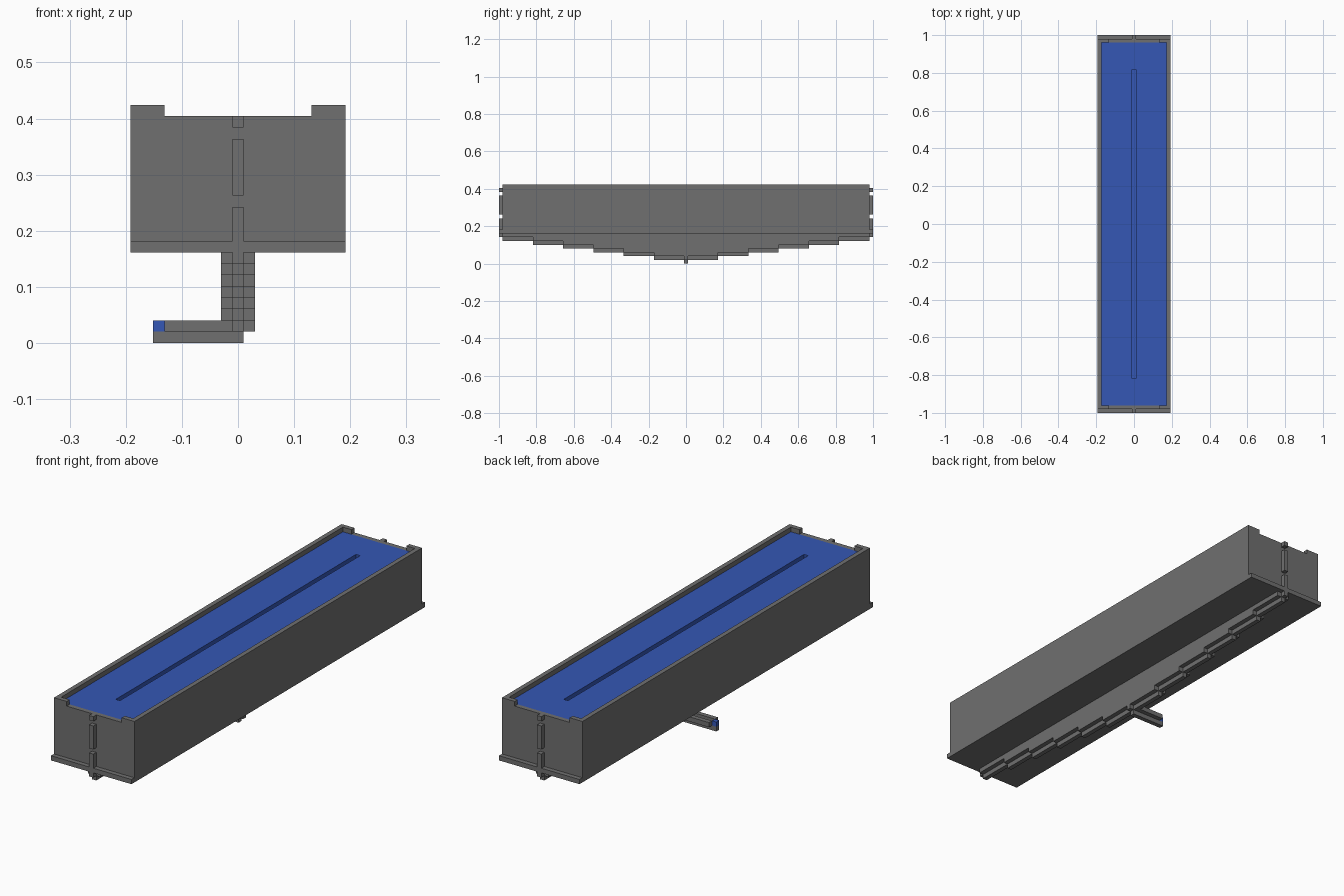
import bpy
import bmesh
from mathutils import Matrix, Vector

cube = bpy.data.objects.get("Cube")
if cube:
    bpy.data.objects.remove(cube)

U = 2 / 99  # one block; the model is 99 blocks long


def material(name, color):
    m = bpy.data.materials.new(name)
    m.use_nodes = True
    m.diffuse_color = color
    m.node_tree.nodes["Principled BSDF"].inputs["Base Color"].default_value = color
    return m


GREY = material("stone grey", (0.16, 0.16, 0.16, 1))
BLUE = material("water blue", (0.035, 0.095, 0.46, 1))


def build(name, mat, boxes):
    """One object from boxes given as (x range, y range, z range) in blocks."""
    bm = bmesh.new()
    for box in boxes:
        low, high = (Vector(v) * U for v in zip(*box))
        place = Matrix.Translation((low + high) / 2) @ Matrix.Diagonal((*(high - low), 1))
        bmesh.ops.create_cube(bm, size=1, matrix=place)
    mesh = bpy.data.meshes.new(name)
    bm.to_mesh(mesh)
    bm.free()
    mesh.materials.append(mat)
    obj = bpy.data.objects.new(name, mesh)
    bpy.context.collection.objects.link(obj)


def span(sign, a, b):
    return tuple(sorted((sign * a, sign * b)))


MID = (-0.5, 0.5)
SIDES = (-1, 1)

# Tank: base slab, long walls, lower end walls with raised corners
build("tank_base", GREY, [((-9.5, 9.5), (-49.5, 49.5), (8, 9))])
build("tank_side_walls", GREY,
      [(span(s, 8.5, 9.5), (-48.5, 48.5), (9, 21)) for s in SIDES])
build("tank_end_walls", GREY,
      [((-8.5, 8.5), span(s, 47.5, 48.5), (9, 20)) for s in SIDES])
build("tank_corners", GREY,
      [(span(sx, 6.5, 8.5), span(sy, 47.5, 48.5), (20, 21))
       for sx in SIDES for sy in SIDES])

# Broken rib up the middle of each end
build("end_ribs", GREY,
      [(MID, span(s, 48.5, 49.5), z)
       for s in SIDES for z in ((7, 8), (9, 12), (13, 18), (19, 20))])

# Water with a long slot sunk in its surface
water = [((-8.5, 8.5), (-47.5, 47.5), (9, 19))]
for s in SIDES:
    water.append((span(s, 0.5, 8.5), (-47.5, 47.5), (19, 20)))
    water.append((MID, span(s, 40.5, 47.5), (19, 20)))
build("tank_water", BLUE, water)

# Keel channel stepping down to the middle
floors, walls = [], []
for k in range(1, 7):
    for sy in SIDES:
        y = span(sy, 8 * k - 7.5, 8 * k + 0.5)
        floors.append((MID, y, (k, k + 1)))
        walls += [(span(sx, 0.5, 1.5), y, (k + 1, 8)) for sx in SIDES]
walls += [((0.5, 1.5), MID, (1, 8)), ((-1.5, -0.5), MID, (2, 8))]
build("keel_floor", GREY, floors)
build("keel_walls", GREY, walls)

# Open spout leading out to the right
build("spout_floor", GREY, [((-7.5, 0.5), MID, (0, 1))])
build("spout_walls", GREY,
      [((-6.5, -0.5), span(s, 0.5, 1.5), (1, 2)) for s in SIDES])
build("spout_water", BLUE, [((-7.5, -6.5), MID, (1, 2))])
